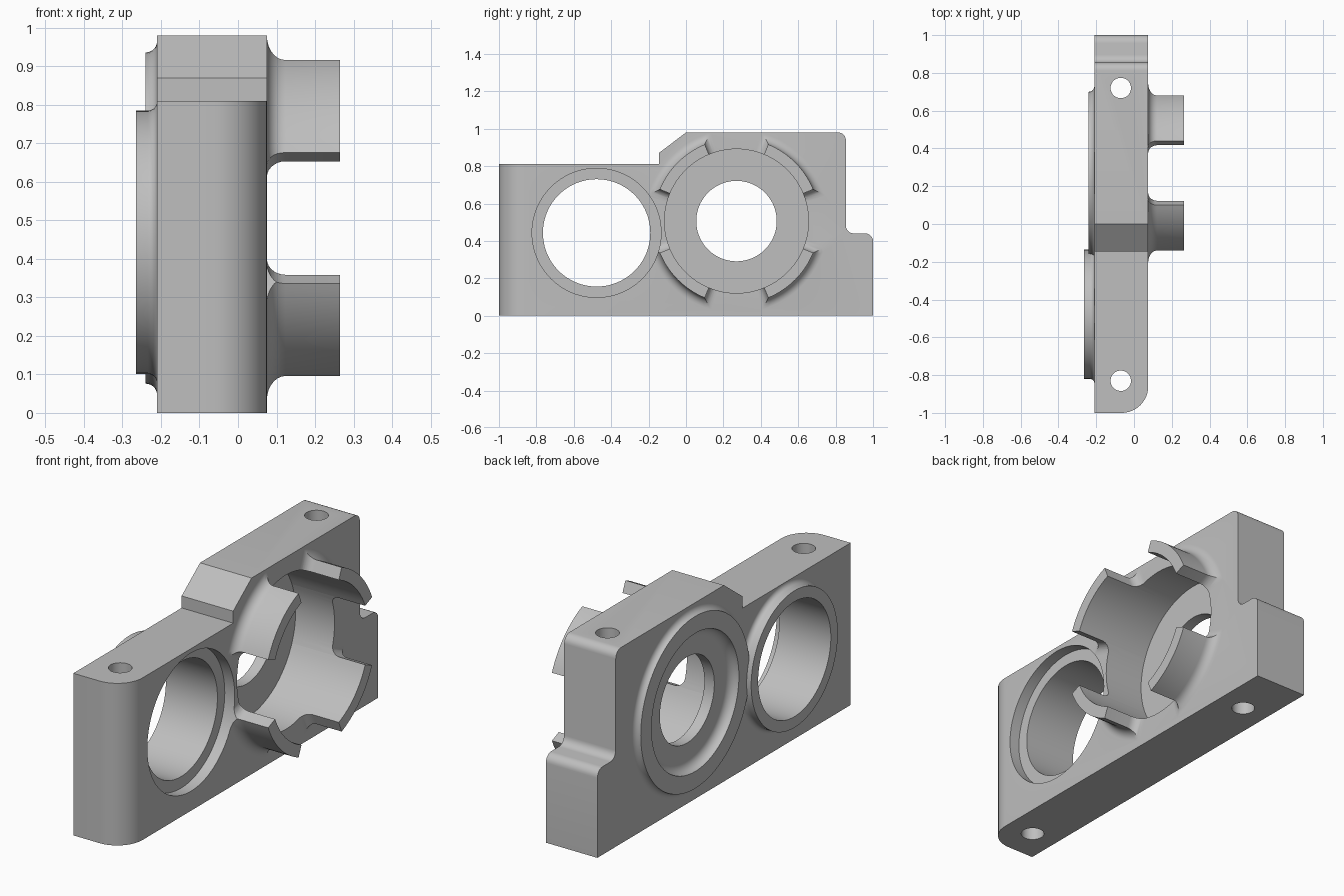
import bpy, bmesh
from math import sin, cos, pi, radians

if "Cube" in bpy.data.objects:
    bpy.data.objects.remove(bpy.data.objects["Cube"])

grey = bpy.data.materials.new("machined_grey")
grey.use_nodes = True
grey.diffuse_color = (0.52, 0.52, 0.52, 1)
grey.node_tree.nodes["Principled BSDF"].inputs["Base Color"].default_value = (0.52, 0.52, 0.52, 1)

BACK, FACE = -0.21, 0.075          # plate faces along x
BORE = (-0.478, 0.443)             # plain bore axis (y, z)
HUB = (0.27, 0.506)                # clawed hub axis (y, z)


def finish(bm, name):
    bmesh.ops.recalc_face_normals(bm, faces=bm.faces)
    mesh = bpy.data.meshes.new(name)
    bm.to_mesh(mesh)
    bm.free()
    mesh.materials.append(grey)
    ob = bpy.data.objects.new(name, mesh)
    bpy.context.collection.objects.link(ob)
    return ob


def loft(name, layers):
    """Skin a stack of matching closed loops and cap both ends."""
    bm = bmesh.new()
    rings = [[bm.verts.new(p) for p in layer] for layer in layers]
    n = len(rings[0])
    for a, b in zip(rings, rings[1:]):
        for i in range(n):
            j = (i + 1) % n
            bm.faces.new((a[i], a[j], b[j], b[i]))
    bm.faces.new(rings[0])
    bm.faces.new(rings[-1])
    return finish(bm, name)


def lathe(name, axis, profile, n=96):
    """Solid of revolution about a line parallel to x; profile is (x, radius)."""
    cy, cz = axis
    return loft(name, [[(x, cy + r * cos(2 * pi * i / n), cz + r * sin(2 * pi * i / n))
                        for i in range(n)] for x, r in profile])


def fillet(size, steps=7):
    """Concave quarter round as (height, spread) pairs."""
    return [(size * (1 - cos(t)), size * (1 - sin(t)))
            for t in (pi / 2 * k / steps for k in range(steps + 1))]


def boss(name, axis, radius, top, size):
    profile = [(BACK + 0.06, radius + size)]
    profile += [(BACK - h, radius + s) for h, s in fillet(size)]
    if top < profile[-1][0] - 0.001:
        profile.append((top, radius))
    return lathe(name, axis, profile)


def claw(name, middle):
    """Curved jaw with a flared root, standing off the plate."""
    size, steps = 0.048, 16
    sections = [(FACE - 0.045, size)]
    sections += [(FACE + h, s) for h, s in fillet(size)] + [(0.265, 0)]
    layers = []
    for x, s in sections:
        half = radians(22.5) + s / 0.42
        angles = [middle - half + 2 * half * k / steps for k in range(steps + 1)]
        loop = [(0.444 + s, a) for a in angles] + [(0.37, a) for a in reversed(angles)]
        layers.append([(x, HUB[0] + r * cos(a), HUB[1] + r * sin(a)) for r, a in loop])
    return loft(name, layers)


def combine(body, tool, operation):
    mod = body.modifiers.new(tool.name, "BOOLEAN")
    mod.operation, mod.object, mod.solver = operation, tool, "EXACT"
    bpy.context.view_layer.objects.active = body
    bpy.ops.object.modifier_apply(modifier=mod.name)
    bpy.data.objects.remove(tool)


# Stepped plate extruded along x
outline = [(-1, 0), (1, 0), (1, 0.44), (0.855, 0.44), (0.855, 0.98),
           (0, 0.98), (-0.145, 0.87), (-0.145, 0.81), (-1, 0.81)]
bm = bmesh.new()
sides = [[bm.verts.new((x, y, z)) for y, z in outline] for x in (BACK, FACE)]
for i in range(len(outline)):
    j = (i + 1) % len(outline)
    bm.faces.new((sides[0][i], sides[0][j], sides[1][j], sides[1][i]))
for side in sides:
    bm.faces.new(side)
bmesh.ops.recalc_face_normals(bm, faces=bm.faces)
step_edges = [bm.edges.get((sides[0][i], sides[1][i])) for i in (2, 3, 4)]
end_edge = [bm.edges.get((sides[1][0], sides[1][-1]))]
for edges, width, segments in ((step_edges, 0.042, 6), (end_edge, 0.14, 12)):
    bmesh.ops.bevel(bm, geom=edges, offset=width, offset_type="OFFSET",
                    segments=segments, profile=0.5, affect="EDGES")
housing = finish(bm, "bearing_housing")

# Raised bosses on the back
combine(housing, boss("bore_boss", BORE, 0.342, -0.265, 0.024), "UNION")
combine(housing, boss("hub_boss", HUB, 0.43, -0.24, 0.03), "UNION")

# Four claws around the hub
for k in range(4):
    combine(housing, claw("claw", pi / 4 + k * pi / 2), "UNION")

# Plain bore with a shallow counterbore
combine(housing, lathe("bore", BORE, [(-0.4, 0.287), (0.4, 0.287)]), "DIFFERENCE")
combine(housing, lathe("counterbore", BORE, [(0.02, 0.345), (0.4, 0.345)]), "DIFFERENCE")

# Hub cavity, dished back recess and through hole
combine(housing, lathe("cavity", HUB, [(-0.14, 0.385), (0.4, 0.385)]), "DIFFERENCE")
dish = [(-0.195 - h, 0.345 - s) for h, s in fillet(0.045)]
combine(housing, lathe("dish", HUB, dish + [(-0.3, 0.345)]), "DIFFERENCE")
combine(housing, lathe("hub_hole", HUB, [(-0.4, 0.215), (0.4, 0.215)]), "DIFFERENCE")

# Vertical bolt holes
for y in (-0.83, 0.72):
    ring = [(-0.07 + 0.054 * cos(2 * pi * i / 40), y + 0.054 * sin(2 * pi * i / 40))
            for i in range(40)]
    hole = loft("bolt_hole", [[(px, py, z) for px, py in ring] for z in (-0.1, 1.1)])
    combine(housing, hole, "DIFFERENCE")

# Smooth rounds, crisp machined edges
bpy.ops.object.select_all(action="DESELECT")
housing.select_set(True)
bpy.context.view_layer.objects.active = housing
bpy.ops.object.shade_smooth_by_angle(angle=radians(28))
